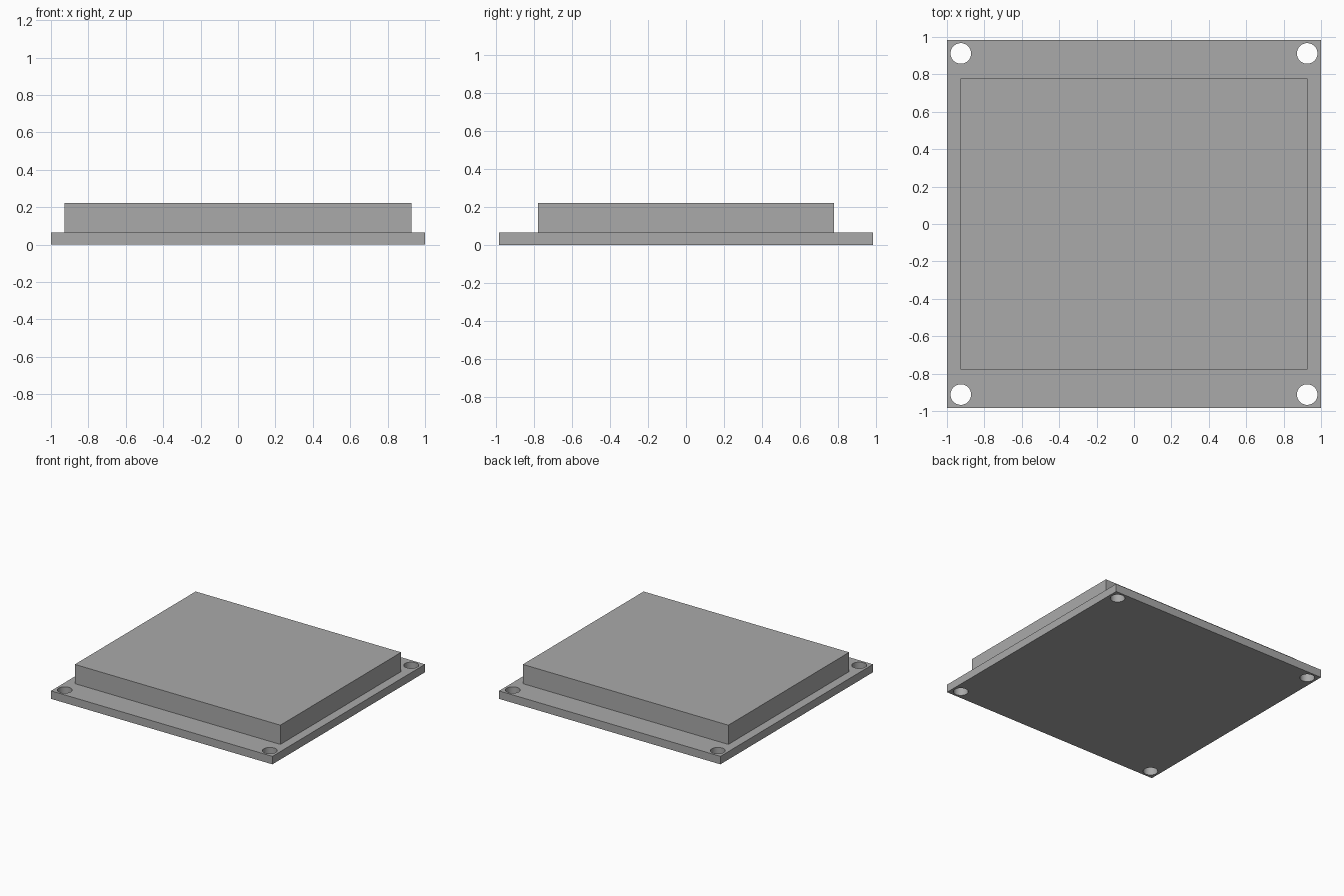
import bpy

cube = bpy.data.objects.get("Cube")
if cube:
    bpy.data.objects.remove(cube, do_unlink=True)

PLATE = (2.0, 1.968, 0.065)
BLOCK = (1.856, 1.558, 0.157)
HOLE_X, HOLE_Y, HOLE_R = 0.926, 0.912, 0.055

grey = bpy.data.materials.new("plain grey")
grey.use_nodes = True
colour = (0.40, 0.40, 0.40, 1)
grey.diffuse_color = colour
grey.node_tree.nodes["Principled BSDF"].inputs["Base Color"].default_value = colour


def box(name, size, bottom):
    """Box centred on the z axis, resting at the given height."""
    bpy.ops.mesh.primitive_cube_add(size=1, location=(0, 0, bottom + size[2] / 2))
    ob = bpy.context.object
    ob.name = name
    ob.scale = size
    bpy.ops.object.transform_apply(location=False, rotation=False, scale=True)
    ob.data.materials.append(grey)
    return ob


# Mounting plate and the raised block on top of it
plate = box("mounting_plate", PLATE, 0)
box("raised_block", BLOCK, PLATE[2])

# Round screw hole through each corner of the plate
for sx in (-1, 1):
    for sy in (-1, 1):
        bpy.ops.mesh.primitive_cylinder_add(
            vertices=48, radius=HOLE_R, depth=PLATE[2] * 4,
            location=(sx * HOLE_X, sy * HOLE_Y, 0))
        cutter = bpy.context.object
        cutter.name = "hole_cutter"
        cutter.hide_render = True
        cutter.data.materials.append(grey)
        cut = plate.modifiers.new("screw_hole", 'BOOLEAN')
        cut.operation = 'DIFFERENCE'
        cut.solver = 'EXACT'
        cut.object = cutter
        bpy.context.view_layer.objects.active = plate
        bpy.ops.object.modifier_apply(modifier=cut.name)
        bpy.data.objects.remove(cutter, do_unlink=True)

# Smooth hole walls with sharp rims
bpy.ops.object.select_all(action='DESELECT')
plate.select_set(True)
bpy.context.view_layer.objects.active = plate
bpy.ops.object.shade_smooth_by_angle()
